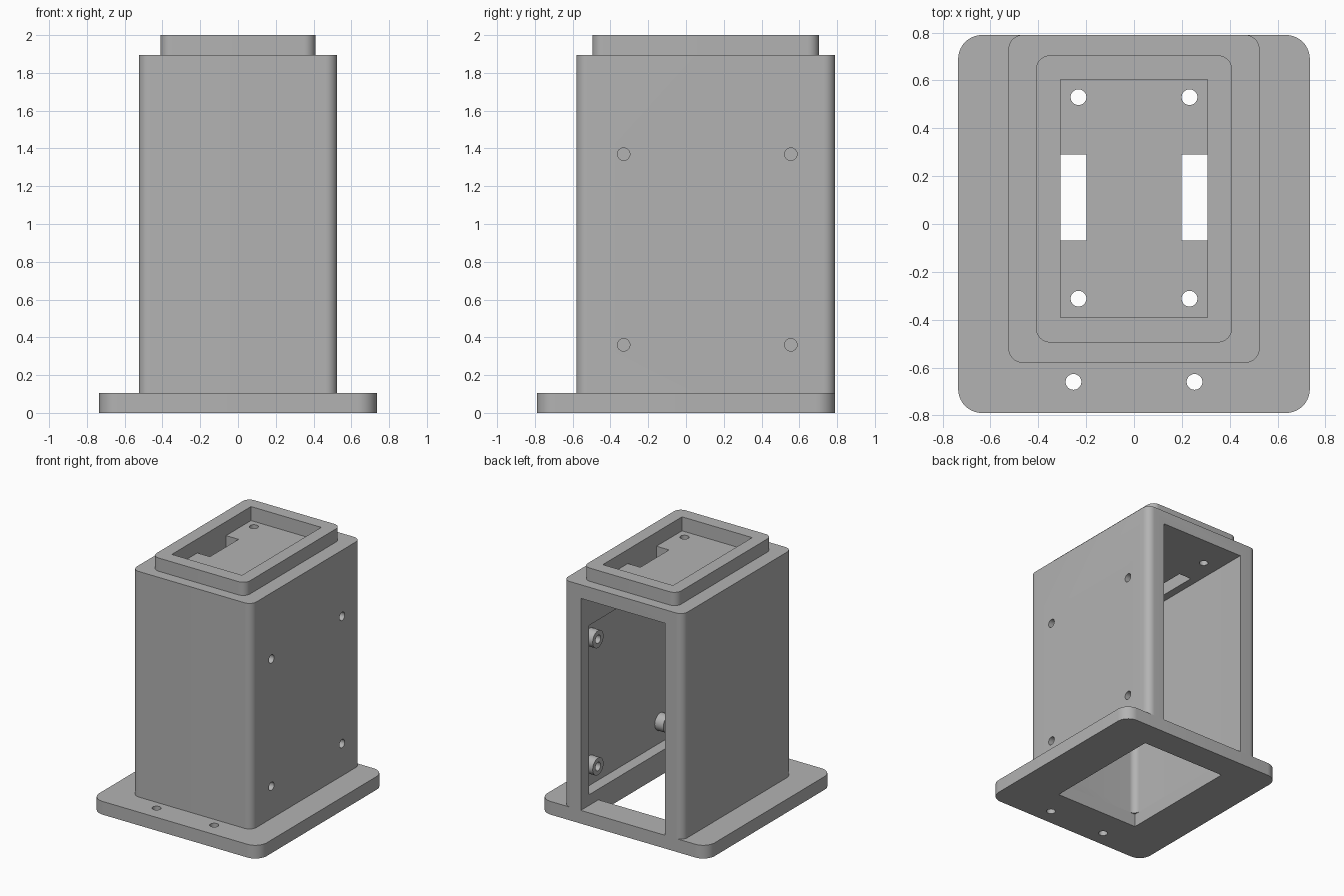
import bpy, bmesh, math
from mathutils import Matrix, Vector

old = bpy.data.objects.get("Cube")
if old:
    bpy.data.objects.remove(old, do_unlink=True)

GREY = (0.45, 0.45, 0.45, 1)
mat = bpy.data.materials.new("matte grey")
mat.use_nodes = True
mat.diffuse_color = GREY
mat.node_tree.nodes["Principled BSDF"].inputs["Base Color"].default_value = GREY


def finish(name, bm):
    bmesh.ops.recalc_face_normals(bm, faces=bm.faces)
    me = bpy.data.meshes.new(name)
    bm.to_mesh(me)
    bm.free()
    ob = bpy.data.objects.new(name, me)
    bpy.context.collection.objects.link(ob)
    me.materials.append(mat)
    return ob


def block(name, x, y, z, radius=0, rounded=lambda v: True):
    """Box from x, y, z ranges; chosen vertical edges are rounded."""
    bm = bmesh.new()
    bmesh.ops.create_cube(bm, size=1)
    for v in bm.verts:
        v.co = Vector([r[0] if c < 0 else r[1] for c, r in zip(v.co, (x, y, z))])
    if radius:
        edges = [e for e in bm.edges
                 if abs(e.verts[0].co.z - e.verts[1].co.z) > 1e-4 and rounded(e.verts[0].co)]
        bmesh.ops.bevel(bm, geom=edges, offset=radius, segments=10, profile=0.5, affect='EDGES')
    return finish(name, bm)


def rod(name, centre, radius, length, axis='Z'):
    bm = bmesh.new()
    turn = Matrix.Rotation(math.pi / 2, 4, 'Y') if axis == 'X' else Matrix()
    bmesh.ops.create_cone(bm, cap_ends=True, segments=32, radius1=radius, radius2=radius,
                          depth=length, matrix=Matrix.Translation(centre) @ turn)
    return finish(name, bm)


def combine(target, tool, operation='DIFFERENCE'):
    mod = target.modifiers.new(operation.lower(), 'BOOLEAN')
    mod.operation, mod.solver, mod.object = operation, 'EXACT', tool
    bpy.context.view_layer.objects.active = target
    bpy.ops.object.modifier_apply(modifier=mod.name)
    bpy.data.objects.remove(tool, do_unlink=True)


def smooth(ob):
    bpy.ops.object.select_all(action='DESELECT')
    ob.select_set(True)
    bpy.context.view_layer.objects.active = ob
    bpy.ops.object.shade_smooth_by_angle(angle=math.radians(30))


BASE, CEILING, SHOULDER, TOP = 0.105, 1.787, 1.895, 2.0
INNER = (-0.37, 0.37)
HOLE = 0.033
SIDE_HOLES = [(y, z) for y in (-0.33, 0.555) for z in (0.36, 1.37)]

# Base plate with a square opening and two front screw holes
base = block("base_plate", (-0.735, 0.735), (-0.79, 0.79), (0, BASE), 0.1)
combine(base, block("cutter", INNER, (-0.43, 0.57), (-0.1, 0.3)))
for x in (-0.253, 0.253):
    combine(base, rod("cutter", (x, -0.66, 0), HOLE, 1))

# Housing, open at the back, with rounded inner front corners
body = block("housing", (-0.525, 0.525), (-0.58, 0.79), (BASE, SHOULDER), 0.06)

# Raised rim on top
combine(body, block("rim", (-0.41, 0.41), (-0.495, 0.705), (SHOULDER - 0.03, TOP), 0.06), 'UNION')
combine(body, block("cutter", INNER, (-0.43, 1), (0, CEILING), 0.05, lambda p: p.y < 0))
combine(body, block("cutter", (-0.308, 0.308), (-0.39, 0.603), (SHOULDER - 0.006, 3)))

# Slots and screw holes in the recessed floor
for s in (-1, 1):
    xs = sorted((s * 0.198, s * 0.308))
    combine(body, block("cutter", xs, (-0.07, 0.29), (1.6, 1.95)))
    for y in (-0.312, 0.53):
        combine(body, rod("cutter", (s * 0.232, y, 1.8), HOLE, 0.3))

# Shallow pocket in the left wall, with through holes
combine(body, block("cutter", (0.2, 0.458), (-0.43, 0.69), (0.19, 1.533)))
for y, z in SIDE_HOLES:
    combine(body, rod("cutter", (0.5, y, z), HOLE, 0.4, 'X'))

# Hollow mounting bosses in the pocket
for i, (y, z) in enumerate(SIDE_HOLES):
    boss = rod(f"mounting_boss_{i + 1}", (0.421, y, z), 0.068, 0.076, 'X')
    combine(boss, rod("cutter", (0.42, y, z), HOLE, 0.4, 'X'))
    smooth(boss)

smooth(base)
smooth(body)
